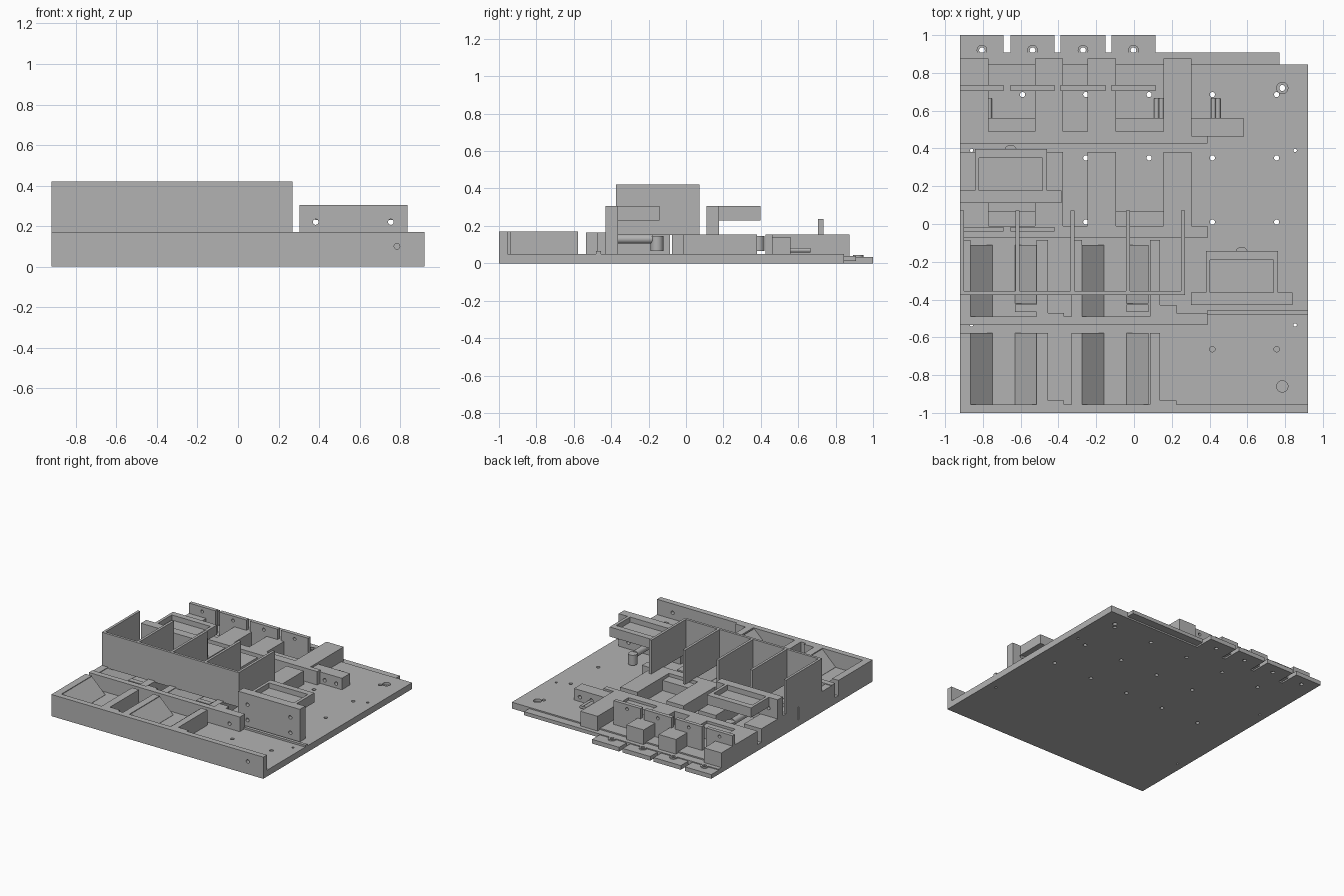
import bpy, bmesh, math
from mathutils import Matrix, Vector

if "Cube" in bpy.data.objects:
    bpy.data.objects.remove(bpy.data.objects["Cube"])

grey = bpy.data.materials.new("light grey")
grey.diffuse_color = (0.45, 0.45, 0.45, 1)
grey.use_nodes = True
grey.node_tree.nodes["Principled BSDF"].inputs["Base Color"].default_value = grey.diffuse_color


def finish(name, bm):
    me = bpy.data.meshes.new(name)
    bm.to_mesh(me)
    bm.free()
    me.materials.append(grey)
    ob = bpy.data.objects.new(name, me)
    bpy.context.collection.objects.link(ob)
    return ob


def add_box(bm, x0, x1, y0, y1, z0, z1):
    m = Matrix.Translation(((x0 + x1) / 2, (y0 + y1) / 2, (z0 + z1) / 2))
    bmesh.ops.create_cube(bm, size=1, matrix=m @ Matrix.Diagonal((x1 - x0, y1 - y0, z1 - z0, 1)))


def boxes(name, *dims):
    bm = bmesh.new()
    for d in dims:
        add_box(bm, *d)
    return finish(name, bm)


def rods(name, specs, axis="Z"):
    """Cylinders given as (centre x, y, z, radius, length)."""
    bm = bmesh.new()
    rot = Matrix.Rotation(math.pi / 2, 4, "X") if axis == "Y" else Matrix.Identity(4)
    for x, y, z, r, l in specs:
        bmesh.ops.create_cone(bm, cap_ends=True, segments=20, radius1=r, radius2=r, depth=l,
                              matrix=Matrix.Translation((x, y, z)) @ rot)
    return finish(name, bm)


def smooth(ob):
    bpy.ops.object.select_all(action="DESELECT")
    ob.select_set(True)
    bpy.context.view_layer.objects.active = ob
    bpy.ops.object.shade_smooth_by_angle(angle=math.radians(30))


def cut(ob, cutter):
    mod = ob.modifiers.new("cut", "BOOLEAN")
    mod.operation, mod.object, mod.solver = "DIFFERENCE", cutter, "EXACT"
    bpy.context.view_layer.objects.active = ob
    bpy.ops.object.modifier_apply(modifier=mod.name)
    bpy.data.objects.remove(cutter)


def ramp(name, x_high, x_low, y0, y1, top):
    """Sloped hopper side falling from x_high to x_low."""
    bm = bmesh.new()
    prof = [(x_high, 0.045), (x_low, 0.045), (x_low, 0.052), (x_high, top)]
    f = bm.faces.new([bm.verts.new((x, y0, z)) for x, z in prof])
    ext = bmesh.ops.extrude_face_region(bm, geom=[f])
    bmesh.ops.translate(bm, vec=(0, y1 - y0, 0),
                        verts=[v for v in ext["geom"] if isinstance(v, bmesh.types.BMVert)])
    bmesh.ops.recalc_face_normals(bm, faces=bm.faces)
    finish(name, bm)


D, T = 0.05, 0.155   # deck height, block height

# Base plate with screw holes
plate = boxes("base_plate", (-.92, .92, -1, .845, 0, D))
pts = [(x, .685) for x in (-.59, -.255, .08, .415, .755)]
pts += [(x, .35) for x in (-.255, .08, .415, .755)]
pts += [(x, .01) for x in (-.59, -.255, .08, .415, .755)]
holes = [(x, y, .025, .014, .2) for x, y in pts]
holes += [(x, y, .025, .009, .2) for x in (-.86, .853) for y in (.39, -.535)]
holes += [(x, -.663, .05, .014, .05) for x in (.415, .755)]
holes += [(.785, .72, .025, .016, .2), (.785, -.86, .05, .03, .04)]
cut(plate, rods("holes", holes))
cut(plate, rods("counterbore", [(.785, .72, .05, .03, .04)]))

# Back ledge and screw tabs
boxes("back_ledge", (-.92, .77, .84, .908, .012, .04))
TABS = [(-.92, -.69), (-.655, -.42), (-.39, -.15), (-.12, .115)]
for i, (a, b) in enumerate(TABS):
    tab = boxes("screw_tab", (a, b, .84, 1, 0, .033))
    cx = (-.805, -.537, -.27, -.003)[i]
    cut(tab, rods("hole", [(cx, .92, .02, .015, .1)]))
    ring = rods("tab_collar", [(cx, .92, .03, .028, .026)])
    cut(ring, rods("hole", [(cx, .92, .03, .015, .1)]))
    smooth(ring)

# Front wall
wall = boxes("front_wall", (-.92, .92, -1, -.955, 0, .17))
cut(wall, rods("hole", [(.785, -1, .1, .014, .2)], "Y"))
boxes("front_wall_pads", (-.456, -.37, -.96, -.935, D, .17), (.138, .225, -.96, -.935, D, .17))
boxes("low_strip", (.39, .92, -.48, -.455, D, .065))

# Two rows of sloped hoppers
WALLS = [(-.92, -.865), (-.515, -.456), (-.33, -.275), (.085, .138)]
for row, (y0, y1, top) in {"front": (-.96, -.577, .17), "middle": (-.5, -.085, .16)}.items():
    boxes(row + "_hopper_walls", *[(a, b, y0, y1, .04, top) for a, b in WALLS])
for left in (-.865, -.275):
    ramp("front_left_ramp", left, left + .117, -.957, -.577, .165)
    ramp("front_right_ramp", left + .352, left + .235, -.957, -.577, .165)
    ramp("middle_left_ramp", left, left + .117, -.49, -.11, .155)
    ramp("middle_right_ramp", left + .352, left + .235, -.42, -.11, .155)
    boxes("hopper_bar", (left + .235, left + .352, -.465, -.425, D, .155))

# Middle front rail with end block
boxes("middle_rail", (-.92, .225, -.535, -.49, .04, .165), (-.456, -.37, -.5, -.47, D, .165),
      (.138, .225, -.5, -.43, D, .165))
end = boxes("middle_rail_end", (.22, .39, -.535, -.47, .04, .165))
cut(end, rods("hole", [(.3, -.5, .09, .014, .3)], "Y"))

# Tall comb of dividers
boxes("tall_divider_wall", (-.92, .27, -.375, -.355, .15, .42))
for i in range(5):
    x = -.91 + i * .2925
    boxes("tall_divider_fin", (x - .01, x + .01, -.36, .072, .15, .42))

# Two rows of solid block teeth with rails
TEETH = [(-.92, -.77), (-.525, -.375), (-.245, -.095), (.155, .305)]
boxes("third_row_teeth", *[(a, b, -.01, .38, .04, T) for a, b in TEETH])
boxes("third_row_rail", (-.92, .39, -.075, -.01, .04, T))
boxes("third_row_bars", (-.77, -.525, -.015, .07, .04, .13), (-.095, .155, -.015, .07, .04, .13))
boxes("back_row_teeth", *[(a, b, .485, .875, .04, T) for a, b in TEETH])
boxes("back_row_rail", (-.92, .305, .425, .49, .04, T), (.3, .39, .425, .465, .04, T))
boxes("back_row_bars", (-.77, -.525, .485, .56, .04, .135), (-.095, .155, .485, .56, .04, .135))
side = boxes("back_side_block", (.3, .58, .46, .56, .04, .14))
cut(side, rods("hole", [(.43, .51, .085, .014, .4), (.53, .51, .085, .014, .4)], "Y"))

# Upright gate plates
for i, (a, b) in enumerate(TABS):
    gate = boxes("back_gate", (a, b, .705, .735, D, .236))
    cut(gate, rods("hole", [((a + b) / 2, .72, .2, .012, .2)], "Y"))
for a, b in TABS[:2]:
    boxes("middle_gate", (a, b, -.04, -.015, D, .18))

# Bracket trays with a face plate
for px, py, zb in ((.303, -.43, .04), (-.92, .11, .15)):
    face = boxes("tray_face_plate", (px, px + .535, py, py + .067, zb, .305))
    cut(face, rods("holes", [(px + .08, py, .22, .014, .3), (px + .452, py, .22, .014, .3)], "Y"))
    if zb < .1:
        cut(face, rods("holes", [(px + .08, py, .1, .014, .3), (px + .452, py, .1, .014, .3)], "Y"))
    tray = boxes("tray", (px + .077, px + .46, py + .06, py + .287, .23, .305))
    cut(tray, boxes("pocket", (px + .1, px + .436, py + .067, py + .24, .265, .4)))
    smooth(rods("tray_shaft", [(px + .267, py + .15, .13, .025, .2)], "Y"))
    smooth(rods("tray_post", [(px + .267, py + .275, .105, .034, .08)]))

# Small pegs behind the back row
for x in (-.765, .12, .145, .42, .445):
    smooth(rods("peg", [(x, .61, .07, .013, .11)], "Y"))
